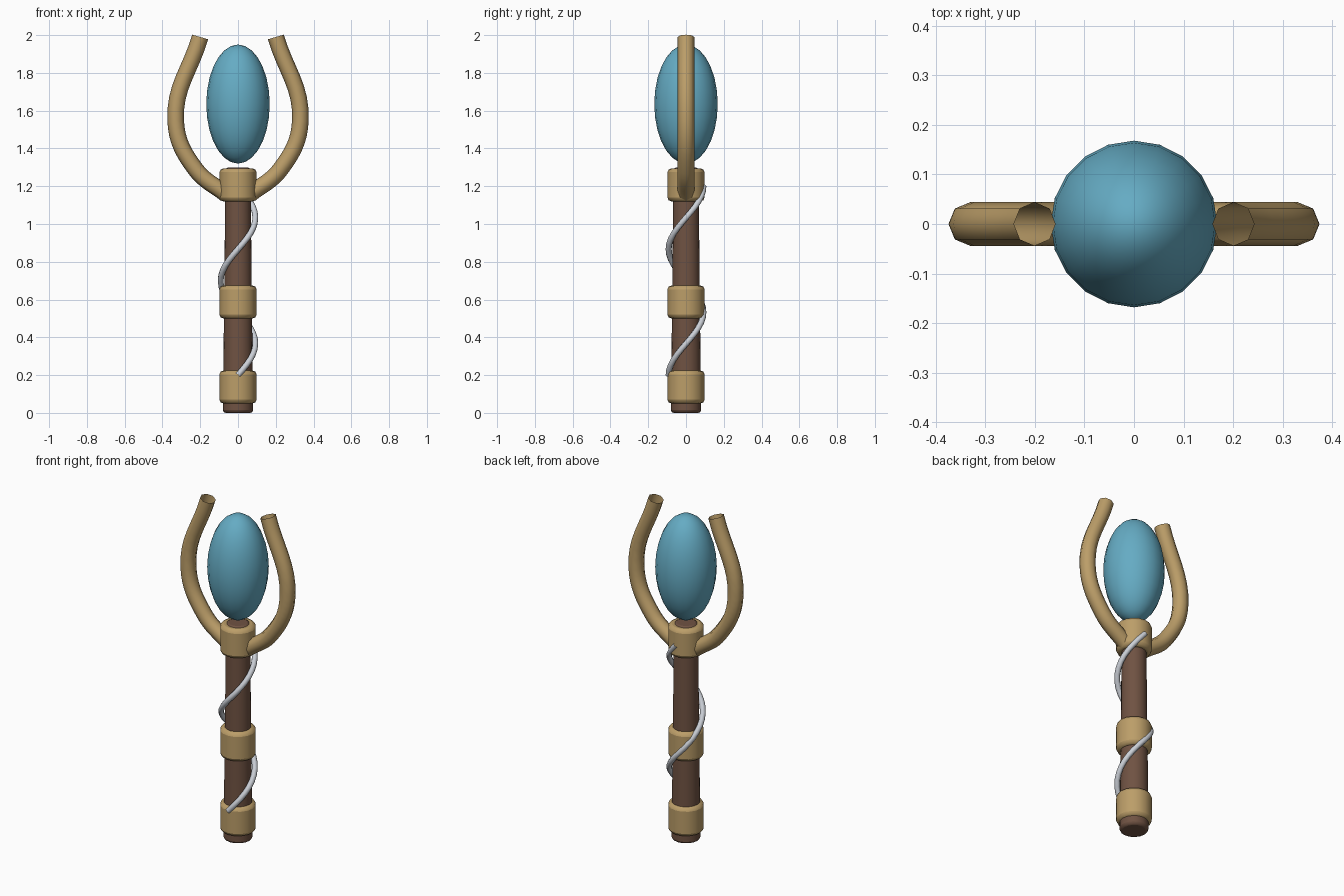
import bpy, math

if "Cube" in bpy.data.objects:
    bpy.data.objects.remove(bpy.data.objects["Cube"])


def material(name, rgb):
    m = bpy.data.materials.new(name)
    m.diffuse_color = (*rgb, 1)
    m.use_nodes = True
    m.node_tree.nodes["Principled BSDF"].inputs["Base Color"].default_value = m.diffuse_color
    return m


GOLD = material("brass", (0.50, 0.34, 0.14))
WOOD = material("wood", (0.16, 0.085, 0.055))
GEM = material("blue_crystal", (0.13, 0.41, 0.55))
STEEL = material("silver", (0.60, 0.63, 0.68))


def rod(name, z0, z1, r0, r1, bevel, mat):
    bpy.ops.mesh.primitive_cone_add(vertices=16, radius1=r0, radius2=r1,
                                    depth=z1 - z0, location=(0, 0, (z0 + z1) / 2))
    ob = bpy.context.object
    ob.name = name
    ob.data.materials.append(mat)
    b = ob.modifiers.new("Bevel", "BEVEL")
    b.width, b.segments, b.angle_limit = bevel, 2, math.radians(40)
    b.limit_method = "ANGLE"
    bpy.ops.object.shade_smooth_by_angle(angle=math.radians(40))
    return ob


def tube(name, points, radius, mat, kind, resolution):
    cu = bpy.data.curves.new(name, "CURVE")
    cu.dimensions = "3D"
    cu.bevel_depth, cu.bevel_resolution, cu.resolution_u = radius, 2, resolution
    sp = cu.splines.new(kind)
    if kind == "BEZIER":
        sp.bezier_points.add(len(points) - 1)
        for bp, p in zip(sp.bezier_points, points):
            bp.co = p
            bp.handle_left_type = bp.handle_right_type = "AUTO"
    else:
        sp.points.add(len(points) - 1)
        for sp_pt, p in zip(sp.points, points):
            sp_pt.co = (*p, 1)
    sp.use_smooth = True
    cu.materials.append(mat)
    ob = bpy.data.objects.new(name, cu)
    bpy.context.collection.objects.link(ob)
    return ob


# wooden handle, slightly tapered
rod("handle", 0, 1.30, 0.08, 0.066, 0.015, WOOD)

# brass collars
for name, z in (("lower", 0.05), ("middle", 0.50), ("upper", 1.12)):
    rod(name + "_collar", z, z + 0.174, 0.098, 0.098, 0.02, GOLD)

# two curved prongs holding the crystal
for side, s in (("left", -1), ("right", 1)):
    path = [(0.06, 1.155), (0.225, 1.29), (0.33, 1.545), (0.2, 1.99)]
    tube(side + "_prong", [(s * x, 0, z) for x, z in path], 0.044, GOLD, "BEZIER", 8)

# egg-shaped crystal
bpy.ops.mesh.primitive_uv_sphere_add(segments=20, ring_count=14, radius=1,
                                     location=(0, 0, 1.635))
crystal = bpy.context.object
crystal.name = "crystal"
crystal.scale = (0.168, 0.168, 0.315)
crystal.data.materials.append(GEM)
bpy.ops.object.shade_smooth()

# silver wire spiralling up the handle, one and a half turns
N = 36
helix = []
for i in range(N + 1):
    a = -math.pi / 2 + 3 * math.pi * i / N
    helix.append((0.092 * math.cos(a), 0.092 * math.sin(a), 0.2 + i / N))
tube("spiral_wire", helix, 0.016, STEEL, "POLY", 1)
